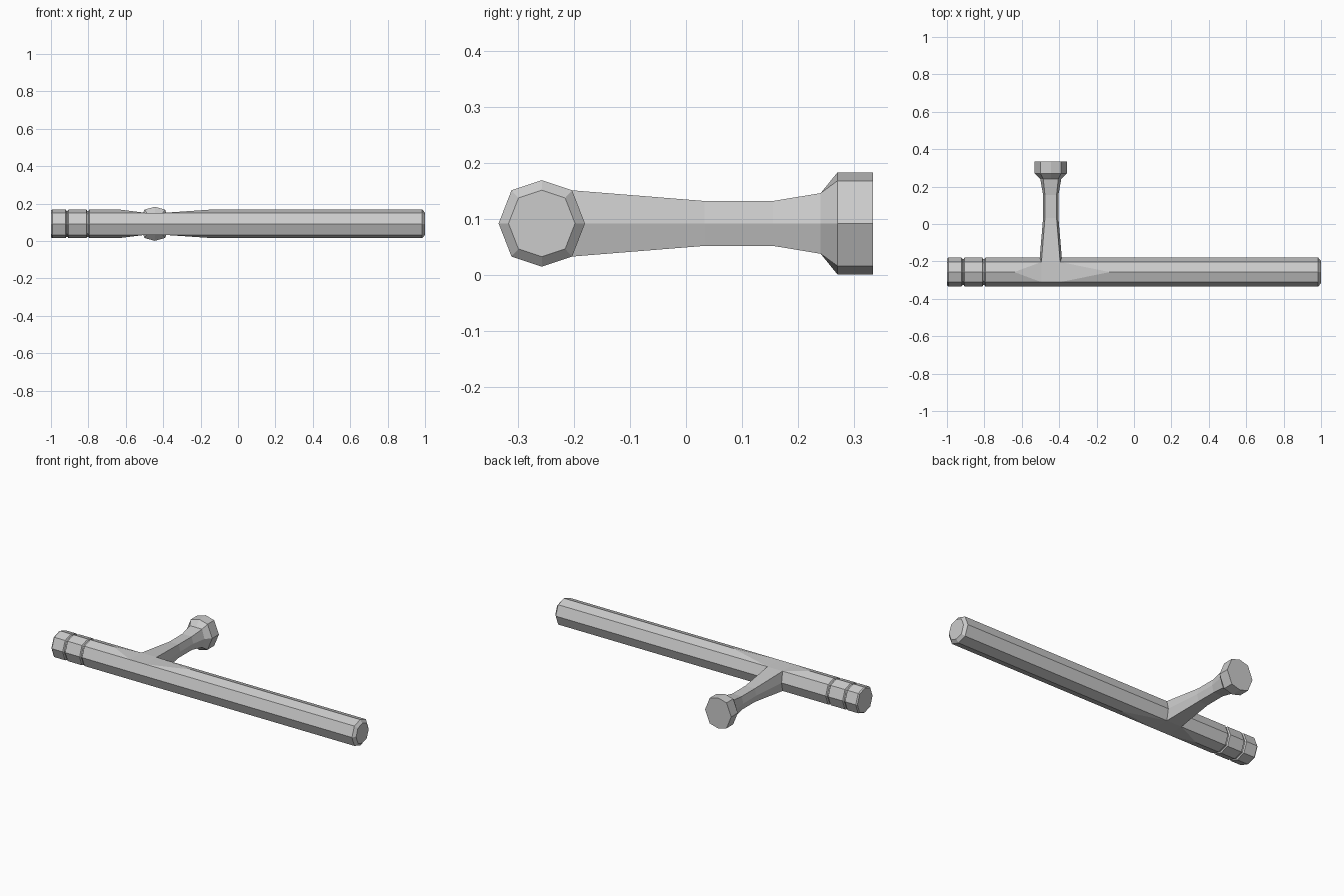
import bpy
import bmesh
from mathutils import Vector

cube = bpy.data.objects.get("Cube")
if cube:
    bpy.data.objects.remove(cube, do_unlink=True)

grey = bpy.data.materials.new("light grey")
grey.use_nodes = True
grey.diffuse_color = (0.6, 0.6, 0.6, 1)
grey.node_tree.nodes["Principled BSDF"].inputs["Base Color"].default_value = (0.6, 0.6, 0.6, 1)

AXIS_Y, AXIS_Z = -0.257, 0.092   # centre line of the shaft
HANDLE_X = -0.445                # centre line of the side handle


def section(side, corner_u, corner_v, top):
    """Eight-sided section: side points, corner points, top and bottom points."""
    return [(side, 0), (corner_u, corner_v), (0, top), (-corner_u, corner_v),
            (-side, 0), (-corner_u, -corner_v), (0, -top), (corner_u, -corner_v)]


def loft(name, rings, dented=()):
    """Skin closed rings of points; quads next to dented rings are split."""
    bm = bmesh.new()
    loops = [[bm.verts.new(p) for p in ring] for ring in rings]
    split = []
    for i, (a, b) in enumerate(zip(loops, loops[1:])):
        for k in range(8):
            j = (k + 1) % 8
            face = bm.faces.new((a[k], a[j], b[j], b[k]))
            # only the facets beside the top and bottom ridges bend
            if k in (1, 2, 5, 6) and (i in dented) != (i + 1 in dented):
                split.append(face)
    bm.faces.new(loops[0])
    bm.faces.new(loops[-1])
    bmesh.ops.triangulate(bm, faces=split, quad_method='LONG_EDGE')
    bmesh.ops.recalc_face_normals(bm, faces=bm.faces)
    mesh = bpy.data.meshes.new(name)
    bm.to_mesh(mesh)
    bm.free()
    mesh.materials.append(grey)
    obj = bpy.data.objects.new(name, mesh)
    bpy.context.collection.objects.link(obj)
    return obj


# Shaft: bevelled ends, two grooves, ridges flattened at the handle joint
profile = [(-1.0, 0.93), (-0.993, 1)]
for groove in (-0.914, -0.803):
    profile += [(groove - 0.008, 1), (groove - 0.003, 0.9),
                (groove + 0.003, 0.9), (groove + 0.008, 1)]
profile += [(-0.64, 1), (HANDLE_X - 0.05, 1), (HANDLE_X + 0.05, 1),
            (-0.13, 1), (0.985, 1), (1.0, 0.77)]
joint = [i for i, (x, s) in enumerate(profile) if abs(x - HANDLE_X) < 0.06]
shaft_rings = []
for i, (x, s) in enumerate(profile):
    ridge = 0.059 if i in joint else 0.077
    shaft_rings.append([Vector((x, AXIS_Y + u * s, AXIS_Z + v * s))
                        for u, v in section(0.077, 0.054, 0.059, ridge)])
loft("shaft", shaft_rings, joint)

# Side handle: waisted grip flaring into an eight-sided knob
# y, side half-width, corner half-width, corner height, ridge height
grip = [(-0.203, 0.061, 0.05, 0.059, 0.059),
        (0.033, 0.041, 0.031, 0.04, 0.04),
        (0.155, 0.041, 0.031, 0.04, 0.04),
        (0.24, 0.056, 0.04, 0.054, 0.054),
        (0.27, 0.086, 0.055, 0.076, 0.091),
        (0.333, 0.086, 0.055, 0.076, 0.091)]
loft("side_handle", [[Vector((HANDLE_X + u, y, AXIS_Z + v)) for u, v in section(*size)]
                     for y, *size in grip])
